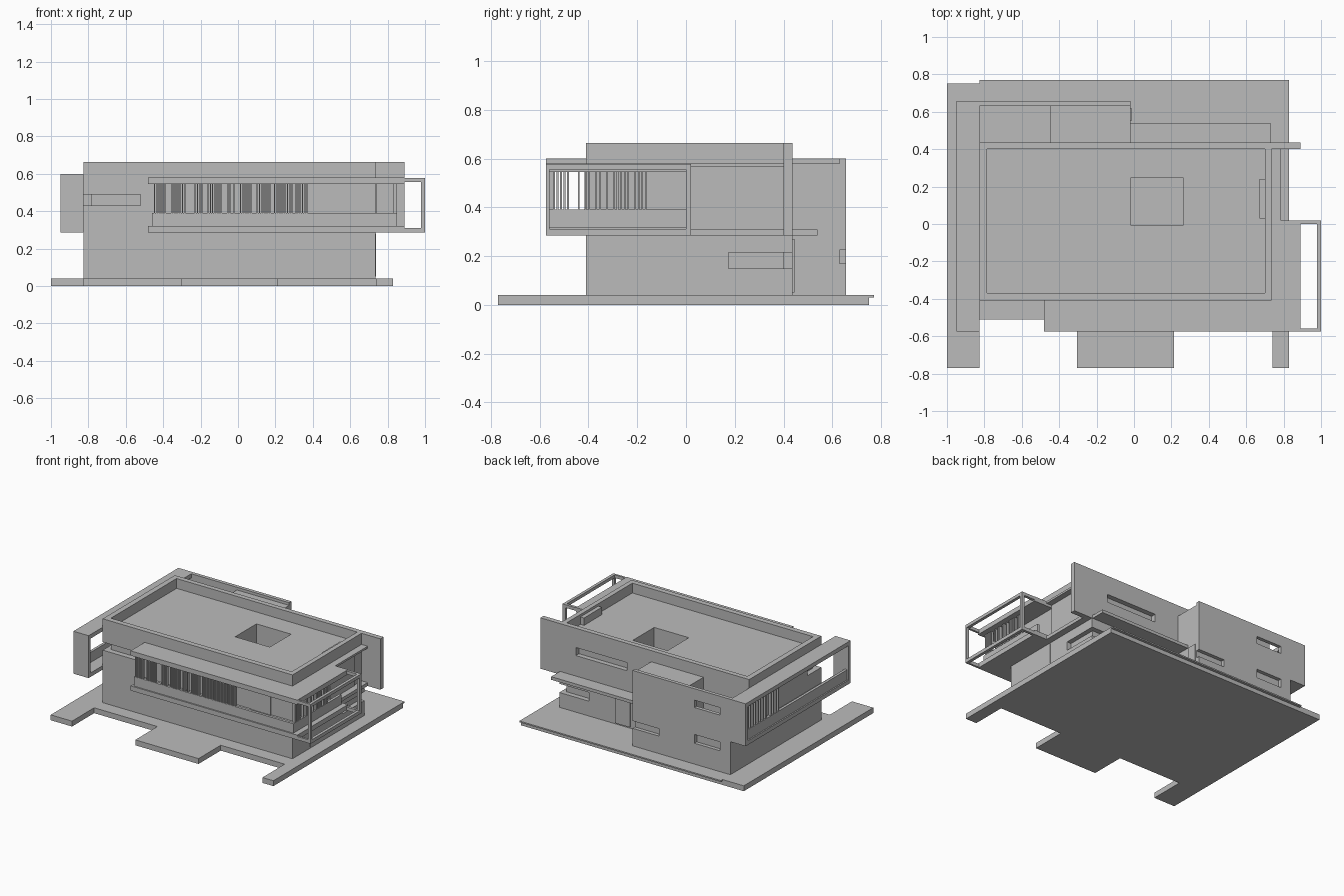
import bpy
import random

random.seed(4)
if "Cube" in bpy.data.objects:
    bpy.data.objects.remove(bpy.data.objects["Cube"])

plaster = bpy.data.materials.new("grey_plaster")
plaster.use_nodes = True
GREY = (0.5, 0.5, 0.5, 1)
plaster.diffuse_color = GREY
plaster.node_tree.nodes["Principled BSDF"].inputs["Base Color"].default_value = GREY


def prism(name, outline, z0, z1):
    """Extrude a counter-clockwise plan outline between two heights."""
    n = len(outline)
    verts = [(x, y, z) for z in (z0, z1) for x, y in outline]
    faces = [list(range(n))[::-1], list(range(n, 2 * n))]
    faces += [[i, (i + 1) % n, n + (i + 1) % n, n + i] for i in range(n)]
    mesh = bpy.data.meshes.new(name)
    mesh.from_pydata(verts, [], faces)
    mesh.materials.append(plaster)
    obj = bpy.data.objects.new(name, mesh)
    bpy.context.collection.objects.link(obj)
    return obj


def box(name, x, y, z):
    """Box from (min, max) ranges."""
    return prism(name, [(x[0], y[0]), (x[1], y[0]), (x[1], y[1]), (x[0], y[1])], *z)


def cut(obj, *ranges):
    """Carve a box out of an object."""
    cutter = box("cutter", *ranges)
    cutter.hide_render = True
    mod = obj.modifiers.new("cut", "BOOLEAN")
    mod.operation = "DIFFERENCE"
    mod.solver = "EXACT"
    mod.object = cutter
    bpy.context.view_layer.objects.active = obj
    bpy.ops.object.modifier_apply(modifier=mod.name)
    bpy.data.objects.remove(cutter)


# Ground slab with three front paths and a thin rear lip
prism("ground_slab", [
    (-1, -0.77), (-0.825, -0.77), (-0.825, -0.51), (-0.305, -0.51),
    (-0.305, -0.77), (0.215, -0.77), (0.215, -0.51), (0.74, -0.51),
    (0.74, -0.77), (0.83, -0.77), (0.83, 0.75), (-1, 0.75)], 0, 0.04)
box("slab_rear_lip", (-0.825, 0.83), (0.75, 0.77), (0.03, 0.04))

# Main two-storey body, sunken roof and skylight shaft
body = box("main_body", (-0.825, 0.735), (-0.41, 0.437), (0.04, 0.663))
cut(body, (-0.785, 0.70), (-0.37, 0.40), (0.59, 0.8))
cut(body, (-0.02, 0.265), (-0.005, 0.245), (0.3, 0.7))
# Wrapping corner windows: front left upstairs, back right downstairs
cut(body, (-0.9, -0.52), (-0.5, -0.37), (0.43, 0.49))
cut(body, (-0.9, -0.785), (-0.45, -0.25), (0.43, 0.49))
cut(body, (0.70, 0.8), (0.175, 0.5), (0.15, 0.215))
cut(body, (0.49, 0.8), (0.40, 0.5), (0.15, 0.215))
# Upstairs rear window
cut(body, (0.18, 0.60), (0.40, 0.5), (0.46, 0.52))
box("roof_vent", (0.67, 0.70), (0.03, 0.24), (0.59, 0.645))
box("rear_wing_wall", (0.735, 0.89), (0.40, 0.437), (0.285, 0.663))

# Side ledges above and below the upstairs right wall
for label, z in (("lower", (0.285, 0.31)), ("upper", (0.565, 0.58))):
    box(label + "_side_ledge", (0.735, 0.785), (0.02, 0.40), z)
box("upper_side_panel", (0.735, 0.741), (0.02, 0.31), (0.31, 0.565))

# Wrapping balcony: floor and roof share one L-shaped plan
L_PLAN = [(-0.48, -0.575), (0.89, -0.575), (0.89, 0.02), (0.735, 0.02),
          (0.735, -0.41), (-0.48, -0.41)]
prism("balcony_floor", L_PLAN, 0.285, 0.32)
prism("balcony_roof", L_PLAN, 0.545, 0.58)
prism("balcony_parapet", [
    (-0.46, -0.565), (0.85, -0.565), (0.85, 0), (0.83, 0),
    (0.83, -0.545), (-0.46, -0.545)], 0.32, 0.39)
box("balcony_door", (0.40, 0.56), (-0.416, -0.41), (0.32, 0.545))


def louvres(name, start, end, fixed, along_x, z, step):
    """Row of upright fins with irregular gaps."""
    pos = start
    while pos < end:
        if random.random() < 0.8:
            run, deep = (pos, pos + 0.007), (fixed, fixed + 0.02)
            box(name, *((run, deep) if along_x else (deep, run)), z)
        pos += step


louvres("front_louvre", -0.45, 0.08, -0.565, True, (0.39, 0.545), 0.0115)
louvres("front_louvre", 0.10, 0.365, -0.565, True, (0.39, 0.545), 0.0115)
louvres("side_louvre", -0.545, -0.16, 0.83, False, (0.39, 0.545), 0.0145)

# Open cage at the right end of the balcony
for z in ((0.285, 0.31), (0.555, 0.578)):
    for y in ((-0.575, -0.56), (0, 0.02)):
        box("cage_cross_bar", (0.89, 0.978), y, z)
    box("cage_long_bar", (0.978, 1), (-0.575, 0.02), z)
for y in ((-0.575, -0.56), (0, 0.02)):
    box("cage_post", (0.978, 1), y, (0.31, 0.555))

# Overhanging left frame
FRAME_Y = (-0.575, 0.63)
box("left_frame_floor", (-0.95, -0.825), FRAME_Y, (0.285, 0.315))
box("left_frame_roof", (-0.95, -0.825), FRAME_Y, (0.57, 0.60))
box("left_frame_front", (-0.95, -0.825), (-0.575, -0.55), (0.315, 0.57))
box("left_parapet", (-0.94, -0.92), (-0.55, 0.63), (0.315, 0.39))
louvres("left_louvre", 0.25, 0.62, -0.94, False, (0.39, 0.57), 0.03)

# Rear wing: solid room, open terrace and screen wall with windows
room = box("rear_room", (-0.45, -0.02), (0.437, 0.63), (0.04, 0.58))
box("terrace_base", (-0.825, -0.45), (0.437, 0.63), (0.04, 0.31))
wall = prism("rear_screen_wall", [(-0.95, 0.63), (-0.02, 0.63),
                                  (-0.02, 0.657), (-0.95, 0.657)], 0.04, 0.60)
cut(wall, (-1, -0.825), (0.6, 0.7), (0, 0.285))
cut(wall, (-0.74, -0.53), (0.6, 0.7), (0.46, 0.515))
cut(wall, (-0.74, -0.53), (0.6, 0.7), (0.195, 0.26))
cut(wall, (-0.24, 0), (0.6, 0.7), (0.17, 0.225))
box("rear_canopy", (-0.02, 0.73), (0.437, 0.54), (0.285, 0.308))

# Doors as thin plates
box("rear_door", (0.15, 0.27), (0.437, 0.445), (0.05, 0.27))
box("rear_room_door", (-0.02, -0.014), (0.55, 0.62), (0.05, 0.28))
box("right_garage_door", (0.735, 0.739), (-0.205, 0), (0.05, 0.28))
